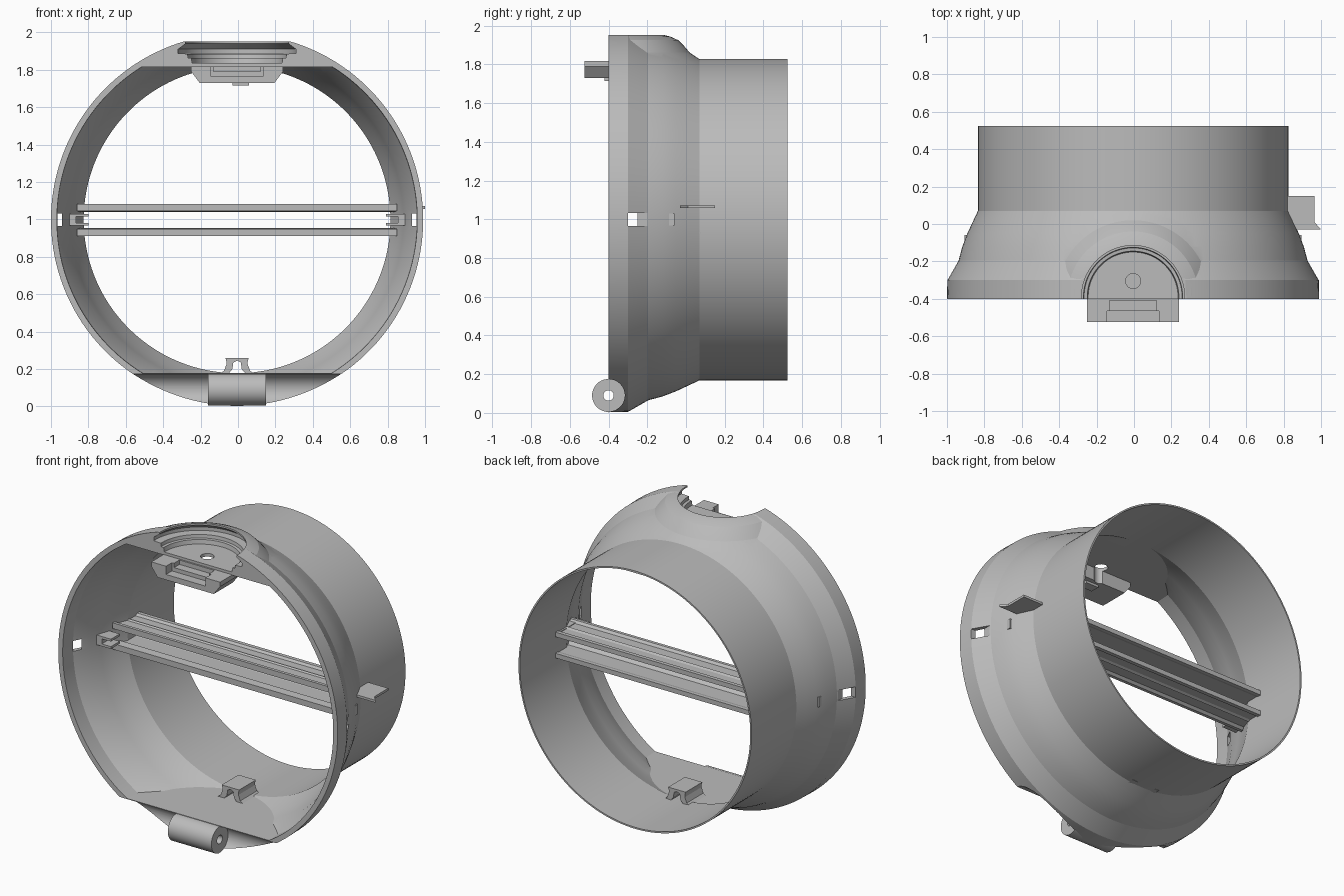
import bpy, bmesh, math
from mathutils import Vector

if "Cube" in bpy.data.objects:
    bpy.data.objects.remove(bpy.data.objects["Cube"])

CX, CZ = -0.005, 0.998          # axis of the round housing (runs along y)
RY = -0.39                      # centre of the round socket on top
FLOOR, CEIL = 0.178, 1.815      # flat pads inside the front ring

grey = bpy.data.materials.new("plain_grey")
grey.diffuse_color = (0.5, 0.5, 0.5, 1)
grey.use_nodes = True
grey.node_tree.nodes["Principled BSDF"].inputs["Base Color"].default_value = grey.diffuse_color


def finish(name, bm):
    bmesh.ops.recalc_face_normals(bm, faces=bm.faces)
    me = bpy.data.meshes.new(name)
    bm.to_mesh(me)
    bm.free()
    me.materials.append(grey)
    ob = bpy.data.objects.new(name, me)
    bpy.context.collection.objects.link(ob)
    return ob


def clip(bm, co, no):
    """Cut away everything on the side the normal points to and cap it."""
    bmesh.ops.bisect_plane(bm, geom=bm.verts[:] + bm.edges[:] + bm.faces[:],
                           plane_co=co, plane_no=no, clear_outer=True)
    bmesh.ops.holes_fill(bm, edges=[e for e in bm.edges if e.is_boundary], sides=0)


def lathe(name, profile, centre, axis, n=144, clips=()):
    """Solid of revolution from (position along axis, radius) pairs."""
    bm = bmesh.new()
    rings = []
    for t, r in profile:
        ring = []
        for i in range(n):
            a = 2 * math.pi * (i + 0.5) / n
            u, v = r * math.cos(a), r * math.sin(a)
            p = {'x': (t, u, v), 'y': (u, t, v), 'z': (u, v, t)}[axis]
            ring.append(bm.verts.new(Vector(p) + Vector(centre)))
        rings.append(ring)
    for a, b in zip(rings, rings[1:]):
        for i in range(n):
            j = (i + 1) % n
            bm.faces.new((a[i], a[j], b[j], b[i]))
    bm.faces.new(rings[0])
    bm.faces.new(rings[-1])
    for co, no in clips:
        clip(bm, co, no)
    return finish(name, bm)


def prism(name, pts, axis, a, b):
    """Extrude a flat outline along an axis from a to b."""
    bm = bmesh.new()
    put = {'x': lambda p, t: (t, p[0], p[1]), 'y': lambda p, t: (p[0], t, p[1]),
           'z': lambda p, t: (p[0], p[1], t)}[axis]
    lo = [bm.verts.new(put(p, a)) for p in pts]
    hi = [bm.verts.new(put(p, b)) for p in pts]
    bm.faces.new(lo)
    bm.faces.new(hi)
    for i in range(len(pts)):
        j = (i + 1) % len(pts)
        bm.faces.new((lo[i], lo[j], hi[j], hi[i]))
    return finish(name, bm)


def box(name, x0, x1, y0, y1, z0, z1):
    return prism(name, [(x0, y0), (x1, y0), (x1, y1), (x0, y1)], 'z', z0, z1)


def boolean(ob, tool, op='DIFFERENCE'):
    bpy.context.view_layer.objects.active = ob
    m = ob.modifiers.new("cut", 'BOOLEAN')
    m.operation, m.solver, m.object = op, 'EXACT', tool
    bpy.ops.object.modifier_apply(modifier=m.name)
    bpy.data.objects.remove(tool)


# Housing: bell-shaped front ring running into a straight tube
housing = lathe("housing", [(-0.4, 0.995), (-0.3, 0.993), (-0.195, 0.933), (-0.12, 0.913),
                            (-0.05, 0.886), (0.01, 0.858), (0.07, 0.83), (0.525, 0.83)],
                (CX, 0, CZ), 'y')
# Rounded boss around the socket on top
boss = lathe("boss", [(1.82, 0.47), (1.83, 0.455), (1.86, 0.41), (1.895, 0.38), (1.925, 0.35),
                      (1.943, 0.31), (1.952, 0.275)], (CX, RY, 0), 'z', 96,
             [((0, -0.4, 0), (0, -1, 0))])
boolean(housing, boss, 'UNION')
# Hollow inside, leaving flat pads at top and bottom of the front
hollow = lathe("hollow", [(-0.5, 0.967), (-0.3, 0.96), (-0.195, 0.908), (-0.12, 0.89),
                          (-0.05, 0.865), (0.01, 0.84), (0.055, 0.82), (0.6, 0.82)],
               (CX, 0, CZ), 'y', 144,
               [((0, 0, FLOOR), (0, 0, -1)), ((0, 0, CEIL), (0, 0, 1))])
boolean(housing, hollow)
boolean(housing, box("top_trim", -1, 1, -1, 1, 1.951, 2.2))
# Stepped round socket, its drain hole, the hinge hollow and the side pockets
boolean(housing, lathe("socket", [(1.835, 0.24), (1.862, 0.245), (1.864, 0.262), (1.885, 0.265),
                                  (1.888, 0.315), (1.91, 0.315), (1.94, 0.275), (2.1, 0.275)],
                       (CX, RY, 0), 'z', 96))
boolean(housing, lathe("drain", [(1.7, 0.04), (1.9, 0.04)], (CX, -0.305, 0), 'z', 32))
boolean(housing, lathe("hinge_hollow", [(-0.8, 0.084), (0.8, 0.084)], (0, -0.4, 0.09), 'x', 64))
for s in (-1, 1):
    x0, x1 = sorted((CX + s * 0.935, CX + s * 1.1))
    boolean(housing, box("pocket", x0, x1, -0.3, -0.2, 0.965, 1.032))

# Hinge barrel at the bottom front
hinge = lathe("hinge_barrel", [(-0.16, 0.085), (0.15, 0.085)], (0, -0.4, 0.09), 'x', 64)
boolean(hinge, lathe("pin_hole", [(-0.3, 0.027), (0.3, 0.027)], (0, -0.4, 0.09), 'x', 32))

# Latch block at the top front, with a notch and two slim rails
latch = prism("latch_block", [(-0.25, 1.818), (-0.25, 1.79), (-0.205, 1.73), (0.195, 1.73),
                              (0.24, 1.79), (0.24, 1.818)], 'y', -0.525, -0.33)
boolean(latch, box("notch", -0.145, 0.135, -0.6, -0.465, 1.765, 1.9))
boolean(latch, box("notch_step", -0.13, 0.12, -0.5, -0.41, 1.79, 1.9))
boolean(latch, lathe("latch_drain", [(1.7, 0.04), (1.9, 0.04)], (CX, -0.305, 0), 'z', 32))
box("latch_lip", -0.03, 0.06, -0.42, -0.36, 1.715, 1.735)

# Two channel-shaped crossbars, mirrored about the middle
half = [(-0.05, 1.045), (-0.05, 1.082), (-0.03, 1.082), (-0.015, 1.068), (0.05, 1.068),
        (0.06, 1.076), (0.075, 1.068), (0.13, 1.068), (0.145, 1.08), (0.17, 1.08),
        (0.17, 1.05), (0.15, 1.05), (0.13, 1.056), (0.02, 1.056), (0.0, 1.04)]
for name, flip in (("upper_crossbar", 1), ("lower_crossbar", -1)):
    bar = prism(name, [(y, 0.997 + flip * (z - 0.997)) for y, z in half], 'x', -1, 1)
    for v in bar.data.vertices:      # ends follow the bell wall
        end = max(0.817, 0.855 - 0.33 * (v.co.y + 0.05))
        v.co.x = CX + math.copysign(end, v.co.x)

# Upper bar's tab poking through the right wall
prism("side_tab", [(0.8, 0.15), (0.965, 0.15), (0.965, 0.01), (1.0, -0.03), (0.8, -0.03)],
      'z', 1.057, 1.072)

# Small U-shaped clips on the inner side walls
for s, name in ((-1, "left_clip"), (1, "right_clip")):
    outline = [(0.795, 0.967), (0.9, 0.967), (0.9, 1.03), (0.795, 1.03),
               (0.795, 1.015), (0.86, 1.015), (0.86, 0.982), (0.795, 0.982)]
    prism(name, [(CX + s * x, z) for x, z in outline], 'y', -0.15, -0.06)

# Flared two-legged clip on the bottom pad
for s, name in ((-1, "bottom_clip_left"), (1, "bottom_clip_right")):
    leg = [(0.1, 0.17), (0.07, 0.19), (0.057, 0.225), (0.057, 0.24), (0.062, 0.258),
           (0.0, 0.258), (0.0, 0.245), (0.02, 0.235), (0.025, 0.2), (0.05, 0.17)]
    prism(name, [(CX + s * x, z) for x, z in leg], 'y', -0.07, 0.1)

for ob in bpy.data.objects:
    bpy.ops.object.select_all(action='DESELECT')
    ob.select_set(True)
    bpy.context.view_layer.objects.active = ob
    bpy.ops.object.shade_smooth_by_angle(angle=math.radians(14))
